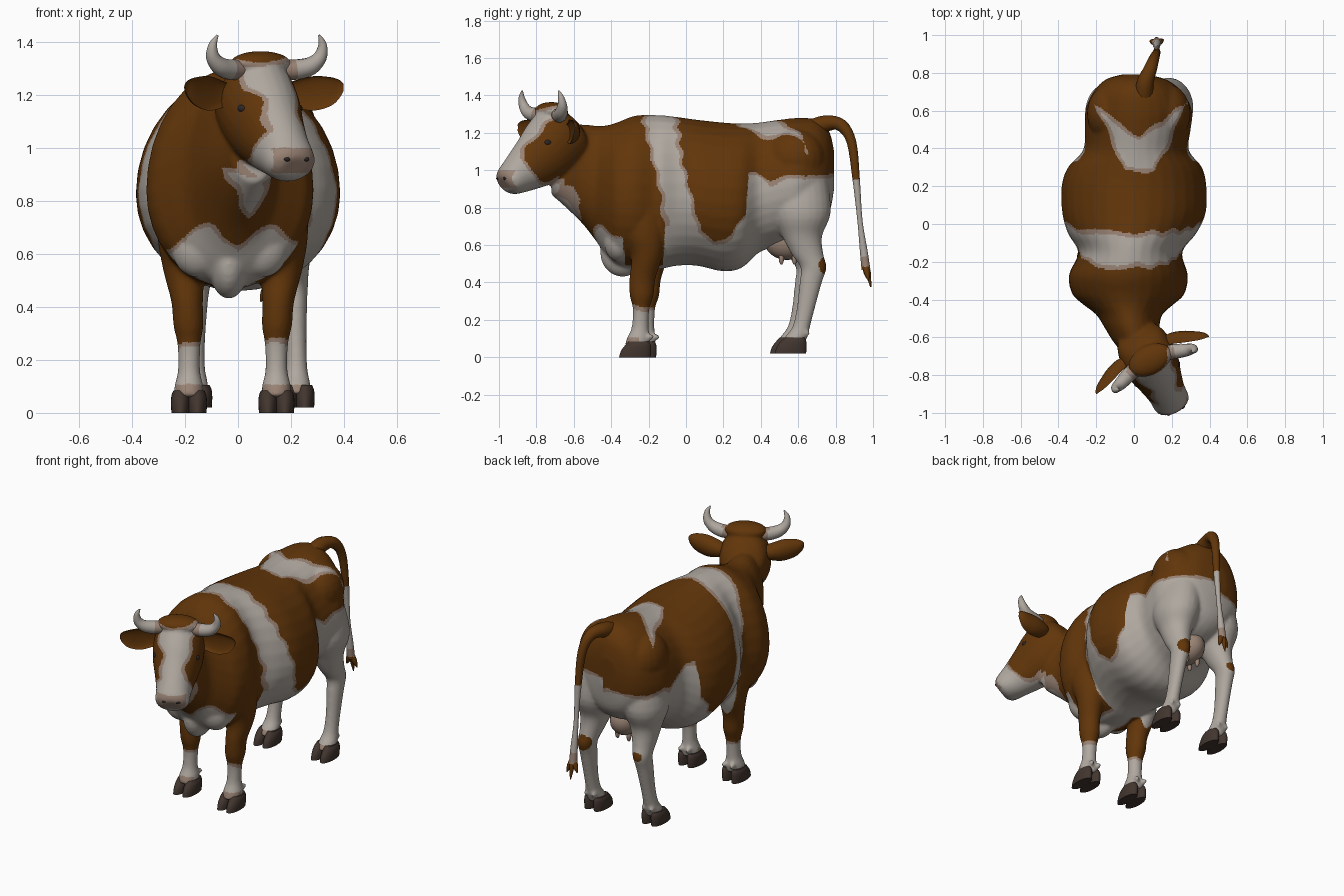
import bpy, bmesh
from math import sin, cos, pi, radians
from mathutils import Matrix, Vector

cube = bpy.data.objects.get("Cube")
if cube:
    bpy.data.objects.remove(cube, do_unlink=True)


def material(name, r, g, b):
    mat = bpy.data.materials.new(name)
    mat.use_nodes = True
    mat.diffuse_color = (r, g, b, 1)
    shader = mat.node_tree.nodes["Principled BSDF"]
    shader.inputs["Base Color"].default_value = (r, g, b, 1)
    shader.inputs["Roughness"].default_value = 0.8
    return mat


BROWN = material("chestnut_brown", 0.12, 0.036, 0.003)
WHITE = material("warm_white", 0.43, 0.39, 0.35)
PINK = material("skin_beige", 0.32, 0.225, 0.175)
HOOF = material("hoof_dark", 0.055, 0.036, 0.028)
HORN = material("horn_grey", 0.42, 0.38, 0.34)
BLACK = material("eye_black", 0.025, 0.02, 0.02)

# The head is turned towards the model's left
HEAD = Matrix.Translation((0.085, -0.72, 0)) @ Matrix.Rotation(radians(27), 4, 'Z')
HEAD_INV = HEAD.inverted()
IDENTITY = Matrix.Identity(4)


def ring(c, u, v, k=1.0):
    """Cross-section: centre, two radius vectors, and scale of the -v half."""
    return Vector((*c, *u, *v, k))


def loft(bm, rings, matrix=IDENTITY, n=24, steps=4):
    """Skin smoothly interpolated cross-sections and cap both ends."""
    dense = []
    last = len(rings) - 1
    for i in range(last):
        a, b = rings[i], rings[i + 1]
        ta = (b - rings[max(i - 1, 0)]) * 0.5
        tb = (rings[min(i + 2, last)] - a) * 0.5
        for j in range(steps):
            t = j / steps
            h = t * t * (3 - 2 * t)
            dense.append(a * (1 - h) + b * h + ta * (t * (1 - t) ** 2) - tb * (t * t * (1 - t)))
    dense.append(rings[-1])
    loops = []
    for r in dense:
        c, u, v, k = Vector(r[0:3]), Vector(r[3:6]), Vector(r[6:9]), r[9]
        loop = []
        for i in range(n):
            a = 2 * pi * i / n
            s = sin(a) if sin(a) >= 0 else sin(a) * k
            loop.append(bm.verts.new(matrix @ (c + u * cos(a) + v * s)))
        loops.append(loop)
    for p, q in zip(loops, loops[1:]):
        for i in range(n):
            bm.faces.new((p[i - 1], p[i], q[i], q[i - 1]))
    bm.faces.new(loops[0])
    bm.faces.new(loops[-1])


def tube(bm, rows, side, matrix=IDENTITY, n=14):
    """Round tapering tube through (x, y, z, radius) rows."""
    pts = [Vector(r[:3]) for r in rows]
    rings = []
    for i, p in enumerate(pts):
        t = pts[min(i + 1, len(pts) - 1)] - pts[max(i - 1, 0)]
        v = t.cross(side).normalized()
        u = v.cross(t).normalized()
        rings.append(ring(p, u * rows[i][3], v * rows[i][3]))
    loft(bm, rings, matrix, n)


def ball(bm, centre, radii, matrix=IDENTITY):
    m = matrix @ Matrix.Translation(centre) @ Matrix.Diagonal((*radii, 1))
    bmesh.ops.create_uvsphere(bm, u_segments=20, v_segments=12, radius=1, matrix=m)


def finish(name, bm, mats):
    bmesh.ops.recalc_face_normals(bm, faces=bm.faces)
    mesh = bpy.data.meshes.new(name)
    bm.to_mesh(mesh)
    bm.free()
    for m in mats:
        mesh.materials.append(m)
    ob = bpy.data.objects.new(name, mesh)
    bpy.context.scene.collection.objects.link(ob)
    mesh.shade_smooth()
    mesh.set_sharp_from_angle(angle=radians(50))
    return ob


hide = bmesh.new()

# Neck and torso: y, centre x, top, bottom, half width
torso = [(-.72, .06, 1.2, .87, .09), (-.63, .02, 1.24, .79, .125), (-.55, -.01, 1.245, .71, .145),
         (-.48, -.025, 1.238, .62, .175), (-.425, -.03, 1.24, .54, .24), (-.37, -.03, 1.255, .49, .297),
         (-.27, -.03, 1.292, .47, .315), (-.15, -.02, 1.295, .47, .275), (-.05, -.01, 1.285, .49, .34),
         (.06, 0, 1.27, .49, .38), (.2, 0, 1.255, .46, .383), (.3, .005, 1.25, .48, .355),
         (.39, .01, 1.255, .56, .28), (.5, .02, 1.27, .6, .28), (.6, .025, 1.28, .64, .283),
         (.7, .02, 1.27, .69, .235), (.765, .01, 1.21, .77, .16), (.792, 0, 1.1, .9, .06)]
loft(hide, [ring((x, y, b + .45 * (t - b)), (w, 0, 0), (0, 0, .55 * (t - b)), .82)
            for y, x, t, b, w in torso], n=32)

# Skull: forward, height, half width, half depth
skull = [(-.17, 1.21, .05, .06), (-.13, 1.2, .12, .14), (-.05, 1.17, .147, .182),
         (.03, 1.105, .145, .175), (.11, 1.04, .122, .145), (.19, .985, .102, .112),
         (.235, .955, .1, .092), (.268, .935, .092, .074), (.288, .925, .058, .048)]
loft(hide, [ring((0, -f, z), (w, 0, 0), (0, -.53 * d, .85 * d)) for f, z, w, d in skull], HEAD)
ball(hide, (0, 0, 1.318), (.125, .08, .047), HEAD)

# Legs: height, y, distance from the mid line, radius x, radius y
front_leg = [(.98, -.22, .2, .07, .12), (.7, -.225, .19, .095, .12), (.55, -.208, .185, .08, .085),
             (.42, -.233, .172, .06, .07), (.33, -.237, .167, .057, .064), (.26, -.24, .165, .044, .045),
             (.16, -.245, .165, .042, .046), (.1, -.255, .165, .055, .062), (.06, -.262, .165, .054, .066)]
hind_leg = [(1.0, .6, .12, .12, .15), (.78, .615, .157, .13, .16), (.65, .62, .166, .09, .108),
            (.55, .65, .176, .065, .085), (.48, .682, .184, .052, .07), (.4, .667, .188, .045, .06),
            (.25, .638, .192, .039, .048), (.16, .615, .193, .042, .048), (.11, .59, .193, .052, .06),
            (.07, .57, .193, .05, .062)]
hooves = bmesh.new()
for leg, mid, ground, stride in ((front_leg, -.02, 0, .03), (hind_leg, .028, .02, -.025)):
    for s, step in ((1, 0), (-1, stride)):
        loft(hide, [ring((mid + s * off, y + step, z), (rx, 0, 0), (0, ry, 0))
                    for z, y, off, rx, ry in leg])
        z, y, off, rx, ry = leg[-1]
        x = mid + s * off
        y += step
        for c in (-1, 1):
            # Dewclaw and cloven toe on each side of the foot
            ball(hide, (x + c * .028, y + .07, ground + .108), (.015, .024, .017))
            loft(hooves, [ring((x + c * .032, y + dy, ground + h), (w, 0, 0), (0, d, 0))
                          for h, dy, w, d in ((0, -.012, .034, .084), (.035, -.005, .036, .08),
                                              (.065, .005, .034, .068), (.085, .01, .026, .054))])
for s in (1, -1):
    # Brisket lobes and haunches
    ball(hide, (-.03 + s * .12, -.36, .62), (.1, .08, .11))
    ball(hide, (.025 + s * .14, .585, 1.06), (.135, .16, .16))
ball(hide, (-.035, -.34, .56), (.075, .12, .13))

body = finish("body", hide, [BROWN, WHITE, PINK])
remesh = body.modifiers.new("fuse", 'REMESH')
remesh.mode = 'VOXEL'
remesh.voxel_size = 0.0085
soften = body.modifiers.new("soften", 'SMOOTH')
soften.factor = 0.5
soften.iterations = 12
bpy.context.view_layer.update()
fused = bpy.data.meshes.new_from_object(body.evaluated_get(bpy.context.evaluated_depsgraph_get()))
body.modifiers.clear()
body.data = fused
fused.materials.clear()
for m in (BROWN, WHITE, PINK):
    fused.materials.append(m)
fused.shade_smooth()

# Height of the white underside along the body
UNDERLINE = [(-1, .66), (-.34, .66), (-.312, .27), (-.135, .27), (-.11, .72), (0, .74), (.07, .67),
             (.15, .62), (.25, .66), (.32, .78), (.335, .98), (.38, .99), (.45, .94), (.6, .97), (.9, .98)]


def underline(x, y):
    for (a, za), (b, zb) in zip(UNDERLINE, UNDERLINE[1:]):
        if y <= b:
            z = za + (zb - za) * (y - a) / (b - a)
            break
    if y < -.32:
        # Two white lobes on the chest
        z += .05 * cos(20 * (abs(x) - .13))
    if x < .03 and y > .45:
        z -= min(.08, y - .45)
    return z


def coat(p):
    """Coat colour index from position: brown, white, or the skin between."""
    x, y, z = p
    q = HEAD_INV @ p
    fwd = -q.y
    wobble = .008 * (sin(31 * y + 17 * z) + sin(43 * z - 27 * x))
    throat = min(-.56 - y, .92 - z, .1 - (.92 - z) * .5 - abs(x - .045))
    if fwd > -.17 and z > .86 and y < -.57:
        if fwd > .25 and .905 < z < 1.0 and abs(q.x) < .085:
            return 2
        blaze = min(.08 + max(0, z - 1.18) * .4 - abs(q.x), fwd, 1.335 - z)
        muzzle = fwd - .2 + (1.05 - z) * .9
        white = max(blaze, min(muzzle, fwd - .08), min(.95 - z, fwd + .04), throat)
    else:
        belt = .088 - abs(y + .14 - (1.28 - z) * .2)
        across = abs(x - .03)
        rump = min(.085 + .43 * (y - .27) - across, y - .27, .47 + .67 * across - y, z - 1.1)
        inner = min(.09 - abs(x + .02), .56 - z)
        white = max(underline(x, y) - z, belt, rump, throat, inner)
        if (y - .765) ** 2 + (z - .49) ** 2 < .003:
            return 0
        if z < .108 and y < .55 and abs(y) > .25:
            return 2
    white += wobble
    return 0 if white < 0 else 2 if white < .02 else 1


for face in fused.polygons:
    face.material_index = coat(face.center)

finish("hooves", hooves, [HOOF])

# Ears: cupped leaves, hollow towards the front
ears, horns, eyes, nostrils = (bmesh.new() for _ in range(4))
for s in (1, -1):
    leaf = [(.09, .05, 1.2, .03, .035), (.15, .035, 1.202, .05, .06), (.22, .01, 1.205, .065, .066),
            (.285, -.01, 1.212, .054, .05), (.32, -.015, 1.222, .033, .03), (.335, -.018, 1.228, .012, .01)]
    loft(ears, [ring((s * x, y - .015, z), (0, 0, h), (0, t, 0), -.3) for x, y, z, h, t in leaf], HEAD)
    # Horns sweep outwards and then up
    sweep = [(.07, 0, 1.295, .038), (.14, -.02, 1.295, .039), (.195, -.04, 1.31, .034),
             (.228, -.05, 1.345, .026), (.232, -.06, 1.39, .016), (.215, -.065, 1.425, .004)]
    tube(horns, [(s * x, y, z, r) for x, y, z, r in sweep], Vector((0, 1, 0)), HEAD)
    ball(eyes, (s * .115, -.08, 1.148), (.02, .022, .017), HEAD)
    ball(nostrils, (s * .04, -.297, .957), (.014, .012, .009), HEAD)
finish("ears", ears, [BROWN])
horns_ob = finish("horns", horns, [HORN, PINK])
for face in horns_ob.data.polygons:
    face.material_index = int(abs((HEAD_INV @ face.center).x) < .135)
finish("eyes", eyes, [BLACK])
finish("nostrils", nostrils, [BLACK])

# Udder with four teats
udder = bmesh.new()
ball(udder, (.035, .54, .62), (.09, .12, .1))
for s in (1, -1):
    for y in (.51, .58):
        ball(udder, (.035 + s * .04, y, .53), (.014, .014, .035))
finish("udder", udder, [PINK])

# Tail with a split tuft
tail = bmesh.new()
tube(tail, [(.05, .64, 1.21, .05), (.06, .75, 1.25, .045), (.09, .83, 1.24, .034), (.11, .885, 1.15, .026),
            (.12, .91, .95, .02), (.12, .93, .73, .014), (.12, .95, .57, .021), (.12, .962, .47, .024)],
     Vector((1, 0, 0)))
for dx, dy, end in ((-.035, 0, .42), (0, .018, .375), (.035, .005, .41)):
    tube(tail, [(.12, .958, .5, .018), (.12 + dx * .6, .965 + dy * .5, .45, .015),
                (.12 + dx, .97 + dy, end, .003)], Vector((1, 0, 0)))
tail_ob = finish("tail", tail, [BROWN, WHITE, PINK])
for face in tail_ob.data.polygons:
    z = face.center.z
    face.material_index = 0 if z > .93 or z < .48 else 2 if z < .54 else 1
